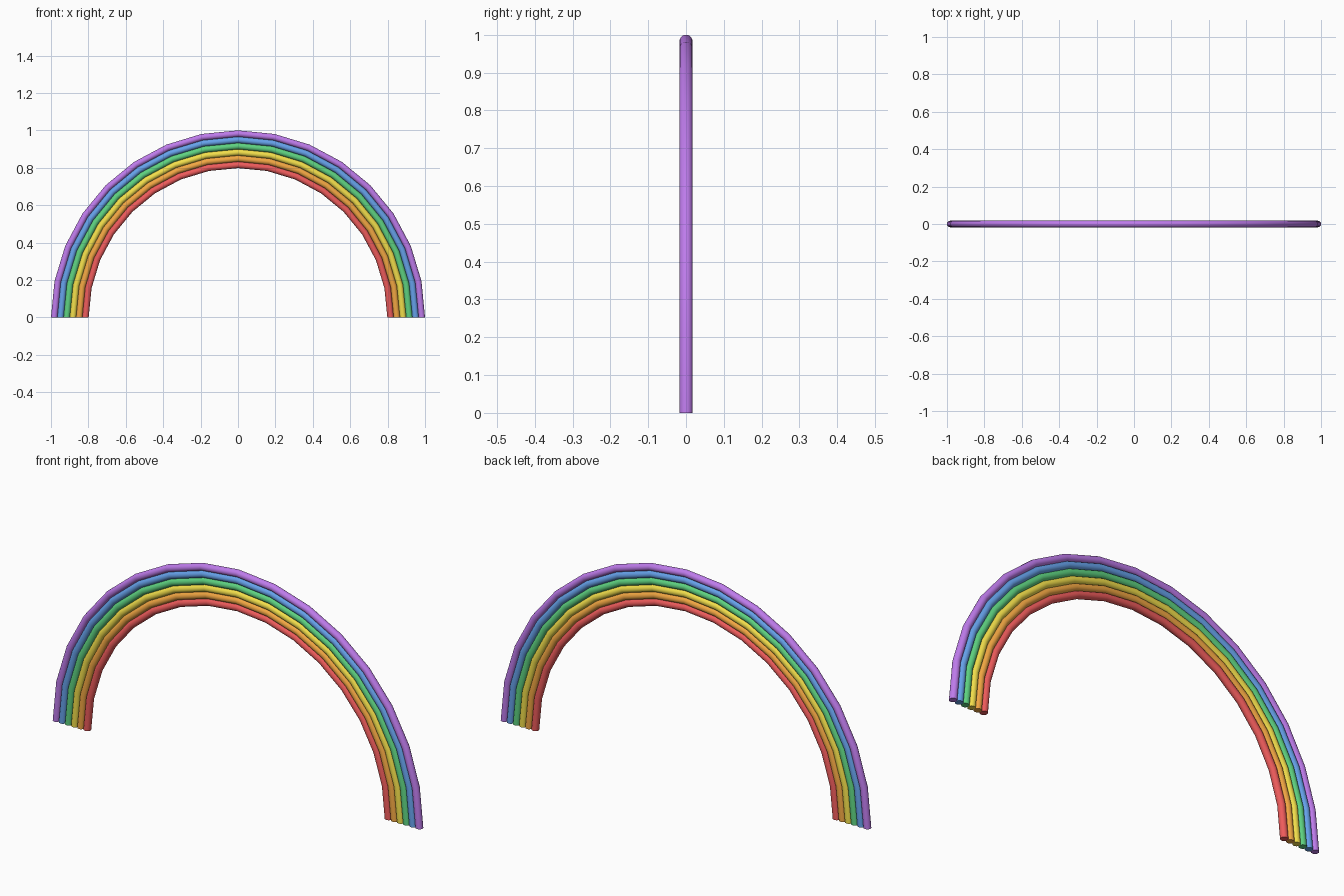
import bpy, bmesh
from math import pi, radians
from mathutils import Matrix, Vector

cube = bpy.data.objects.get("Cube")
if cube:
    bpy.data.objects.remove(cube, do_unlink=True)

PITCH = 0.2 / 6        # spacing between neighbouring bands
TUBE = 0.0175          # bands touch and overlap very slightly
SIDES, STEPS = 16, 16


def make_material(name, srgb):
    color = [c ** 2.2 for c in srgb] + [1.0]
    mat = bpy.data.materials.new(name)
    mat.use_nodes = True
    mat.diffuse_color = color
    shader = mat.node_tree.nodes["Principled BSDF"]
    shader.inputs["Base Color"].default_value = color
    shader.inputs["Roughness"].default_value = 0.6
    return mat


def make_band(name, radius, mat):
    """Sweep a capped circular section through a half turn about the y axis."""
    bm = bmesh.new()
    circle = bmesh.ops.create_circle(
        bm, cap_ends=False, segments=SIDES, radius=TUBE,
        matrix=Matrix.Translation((radius, 0, 0)))
    start = circle["verts"]
    swept = bmesh.ops.spin(
        bm, geom=start + bm.edges[:], cent=(0, 0, 0), axis=(0, -1, 0),
        angle=pi, steps=STEPS, use_duplicate=False)
    bmesh.ops.holes_fill(bm, edges=[e for e in bm.edges if e.is_boundary], sides=SIDES)
    bmesh.ops.recalc_face_normals(bm, faces=bm.faces)
    mesh = bpy.data.meshes.new(name)
    bm.to_mesh(mesh)
    bm.free()
    mesh.materials.append(mat)
    obj = bpy.data.objects.new(name, mesh)
    bpy.context.collection.objects.link(obj)
    return obj


# Bands from the outside of the arch to the inside
colors = {
    "purple": (0.74, 0.48, 0.92),
    "blue": (0.40, 0.63, 0.92),
    "green": (0.37, 0.82, 0.50),
    "yellow": (0.95, 0.87, 0.30),
    "orange": (0.95, 0.65, 0.27),
    "red": (0.93, 0.36, 0.36),
}
bpy.ops.object.select_all(action='DESELECT')
for i, (name, rgb) in enumerate(colors.items()):
    band = make_band(name + "_band", 1.0 - TUBE - i * PITCH, make_material(name, rgb))
    band.select_set(True)
    bpy.context.view_layer.objects.active = band
bpy.ops.object.shade_smooth_by_angle(angle=radians(40))
